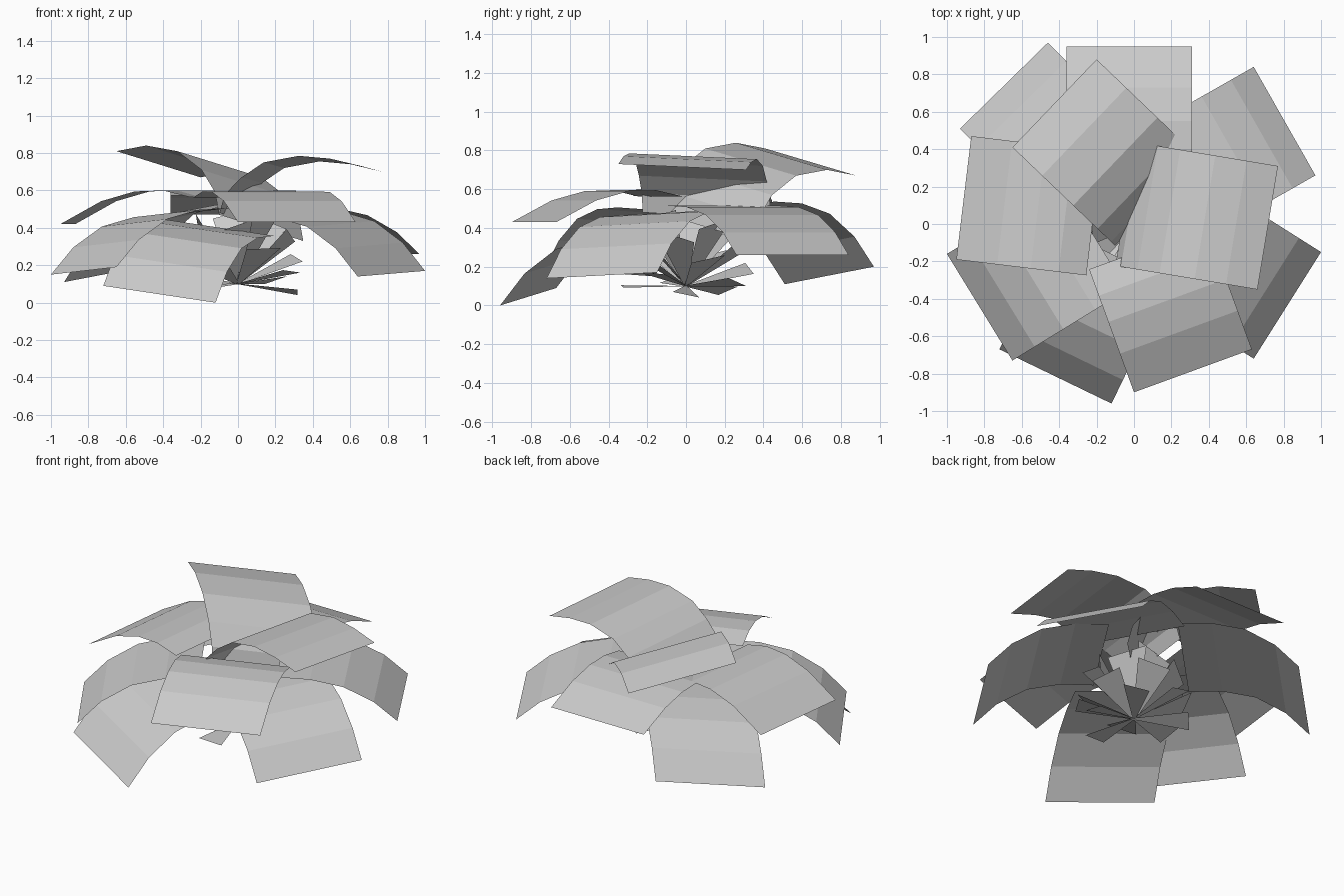
import bpy, math, random
from mathutils import Vector

if "Cube" in bpy.data.objects:
    bpy.data.objects.remove(bpy.data.objects["Cube"])

random.seed(4)


def make_object(name, verts, faces):
    mesh = bpy.data.meshes.new(name)
    mesh.from_pydata([tuple(v) for v in verts], [], faces)
    mesh.update()
    obj = bpy.data.objects.new(name, mesh)
    bpy.context.collection.objects.link(obj)
    return obj


def leaf(name, tip_a, tip_b, profile, drop):
    """Bent strip: runs inward from its tip edge; profile = (distance inward, rise share of drop)."""
    a, b = Vector(tip_a), Vector(tip_b)
    across = b - a
    inward = Vector((-across.y, across.x, 0)).normalized()
    if inward.dot((a + b) / 2) > 0:
        inward = -inward
    verts = []
    for dist, rise in profile:
        shift = inward * dist + Vector((0, 0, rise * drop))
        verts += [a + shift, b + shift]
    faces = [(2 * i, 2 * i + 1, 2 * i + 3, 2 * i + 2) for i in range(len(profile) - 1)]
    return make_object(name, verts, faces)


# Lower ring: strongly arched leaves
low = [(0, 0), (.14, .47), (.32, .83), (.52, .99), (.72, 1.02)]
leaf("low_leaf_back_left", (-.46, .97, .20), (-.93, .51, .11), low, .33)
leaf("low_leaf_back_right", (.64, .84, .26), (.97, .26, .26), low, .25)
leaf("low_leaf_right", (1.0, -.15, .17), (.64, -.72, .14), low, .32)
leaf("low_leaf_front", (-.72, -.67, .09), (-.12, -.96, .0), low, .35)
leaf("low_leaf_left", (-1.0, -.16, .15), (-.65, -.73, .19), low, .31)

# Middle ring: flatter leaves
mid = [(0, 0), (.22, .68), (.40, .97), (.55, 1), (.70, .80)]
leaf("mid_leaf_front", (0, -.90, .43), (.63, -.67, .43), mid, .165)
leaf("mid_leaf_left", (-.95, -.19, .42), (-.87, .47, .42), mid, .18)
leaf("mid_leaf_back", (-.36, .95, .47), (.31, .95, .47), mid, .13)

# Upper pair: leaves rising from the centre with the tips dipping
high = [(0, 0), (.22, .03), (.45, 0), (.63, -.10), (.73, -.22), (.76, -.34)]
leaf("high_leaf_back_left", (-.65, .41, .81), (-.20, .88, .67), high, 1)
high_right = [(0, 0), (.17, .04), (.34, .055), (.53, .02), (.65, -.06), (.74, -.15), (.77, -.25)]
leaf("high_leaf_right", (.66, -.35, .73), (.77, .31, .70), high_right, 1)


# Stems: tapered blades fanning out of the root, longer and wider towards the top
verts, faces = [], []
root = Vector((0, 0, .10))
count = 20
for i in range(count):
    t = i / (count - 1)
    az = 2 * math.pi * i * .382
    el = math.radians(-8 + 73 * t)
    length = .32 + .1 * t
    out = Vector((math.cos(az) * math.cos(el), math.sin(az) * math.cos(el), math.sin(el)))
    side = Vector((-math.sin(az), math.cos(az), random.uniform(-.4, .4))).normalized() * (.07 + .06 * t)
    n = len(verts)
    verts += [root + side * .1, root - side * .1,
              root + out * length - side, root + out * length + side]
    faces.append((n, n + 1, n + 2, n + 3))
make_object("stems", verts, faces)
